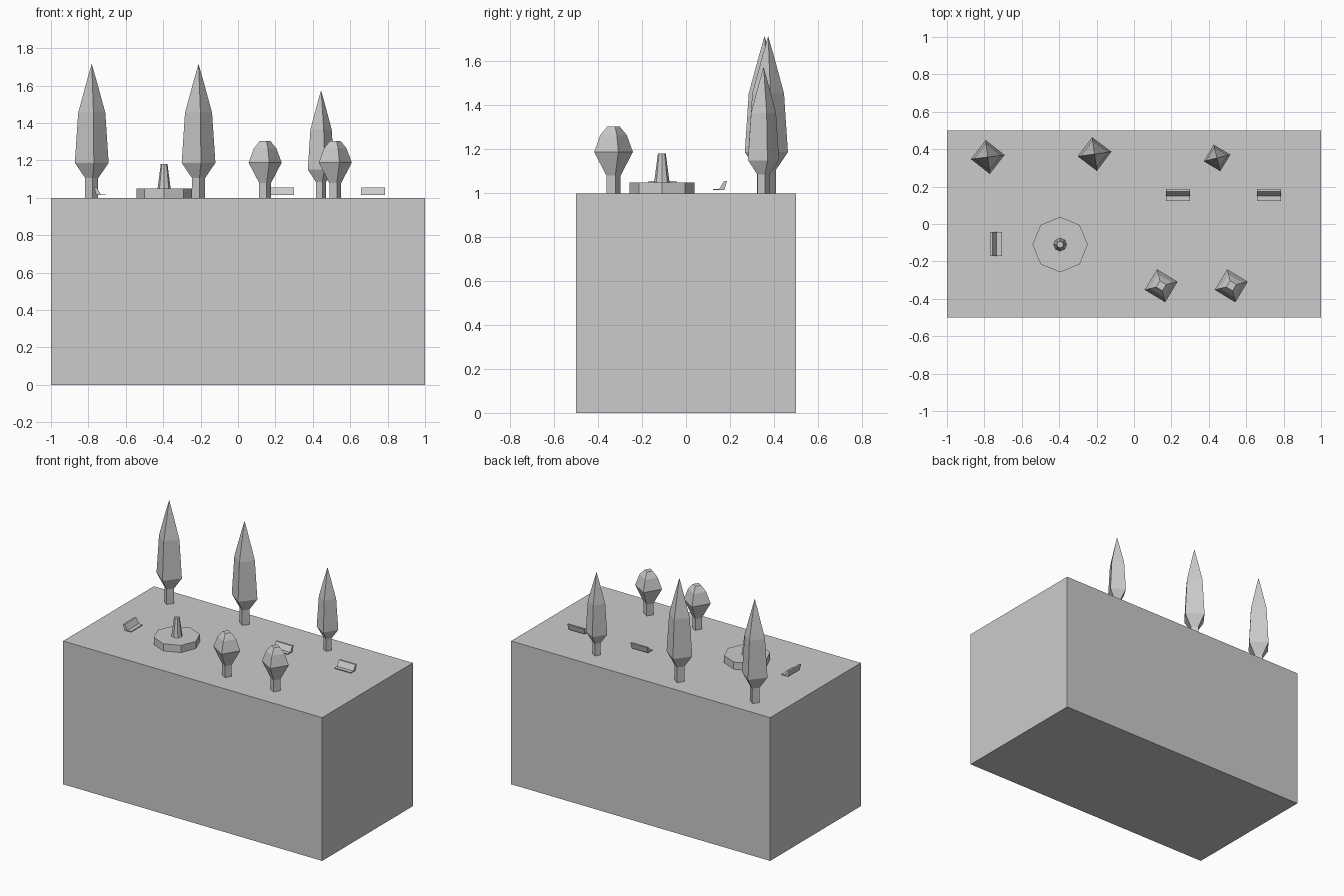
import bpy
import bmesh
from math import radians, cos, sin, tau

old = bpy.data.objects.get("Cube")
if old:
    bpy.data.objects.remove(old, do_unlink=True)

grey = bpy.data.materials.new("plain_grey")
grey.use_nodes = True
colour = (0.6, 0.6, 0.6, 1)
grey.diffuse_color = colour
grey.node_tree.nodes["Principled BSDF"].inputs["Base Color"].default_value = colour


def finish(name, bm, location, turn=0):
    bmesh.ops.recalc_face_normals(bm, faces=bm.faces)
    mesh = bpy.data.meshes.new(name)
    bm.to_mesh(mesh)
    bm.free()
    mesh.materials.append(grey)
    obj = bpy.data.objects.new(name, mesh)
    obj.location = location
    obj.rotation_euler.z = radians(turn)
    bpy.context.collection.objects.link(obj)
    return obj


def lathe(name, profile, sides, location, turn=0, scale=1):
    """Faceted turned solid from (radius, height) pairs; zero radius is a tip."""
    bm = bmesh.new()
    rings = []
    for r, z in profile:
        count = sides if r else 1
        rings.append([bm.verts.new((r * scale * cos(tau * i / sides),
                                    r * scale * sin(tau * i / sides), z * scale))
                      for i in range(count)])
    for low, high in zip(rings, rings[1:]):
        for i in range(sides):
            j = (i + 1) % sides
            top = [high[j], high[i]] if len(high) > 1 else [high[0]]
            bm.faces.new([low[i], low[j]] + top)
    for end in (rings[0], rings[-1]):
        if len(end) > 1:
            bm.faces.new(end)
    return finish(name, bm, location, turn)


def bench(name, location, turn=0):
    """Seat and leaning backrest, extruded along the width."""
    side = [(-0.032, 0.014), (-0.032, 0.019), (-0.004, 0.019),
            (0.018, 0.055), (0.031, 0.055), (0.02, 0.014)]
    bm = bmesh.new()
    face = bm.faces.new([bm.verts.new((-0.064, y, z)) for y, z in side])
    grown = bmesh.ops.extrude_face_region(bm, geom=[face], use_keep_orig=True)["geom"]
    moved = [g for g in grown if isinstance(g, bmesh.types.BMVert)]
    bmesh.ops.translate(bm, verts=moved, vec=(0.128, 0, 0))
    return finish(name, bm, location, turn)


# Ground block
block = bmesh.new()
bmesh.ops.create_cube(block, size=1)
bmesh.ops.scale(block, verts=block.verts, vec=(2, 1, 1))
finish("ground_block", block, (0, 0, 0.5))

# Tall pointed trees
tall = [(0.035, 0), (0.035, 0.105), (0.091, 0.187), (0.073, 0.455),
        (0.025, 0.63), (0, 0.716)]
for i, (x, y, turn, scale) in enumerate([(-0.782, 0.358, 7, 1),
                                         (-0.211, 0.374, 8, 1),
                                         (0.444, 0.353, 14, 0.803)]):
    lathe(f"tall_tree_{i + 1}", tall, 4, (x, y, 1), turn, scale)

# Round topped trees
dome = [(0.033, 0), (0.033, 0.08), (0.091, 0.188), (0.062, 0.265), (0.028, 0.305)]
for i, x in enumerate((0.145, 0.52)):
    lathe(f"round_tree_{i + 1}", dome, 4, (x, -0.33, 1), 14)

# Fountain
lathe("fountain_basin", [(0.148, 0), (0.148, 0.05)], 8, (-0.395, -0.11, 1))
lathe("fountain_spout", [(0.035, 0.05), (0.018, 0.18)], 8, (-0.395, -0.11, 1))

# Benches
bench("bench_back_centre", (0.235, 0.155, 1))
bench("bench_back_left", (0.722, 0.155, 1))
bench("bench_right", (-0.738, -0.107, 1), 90)
